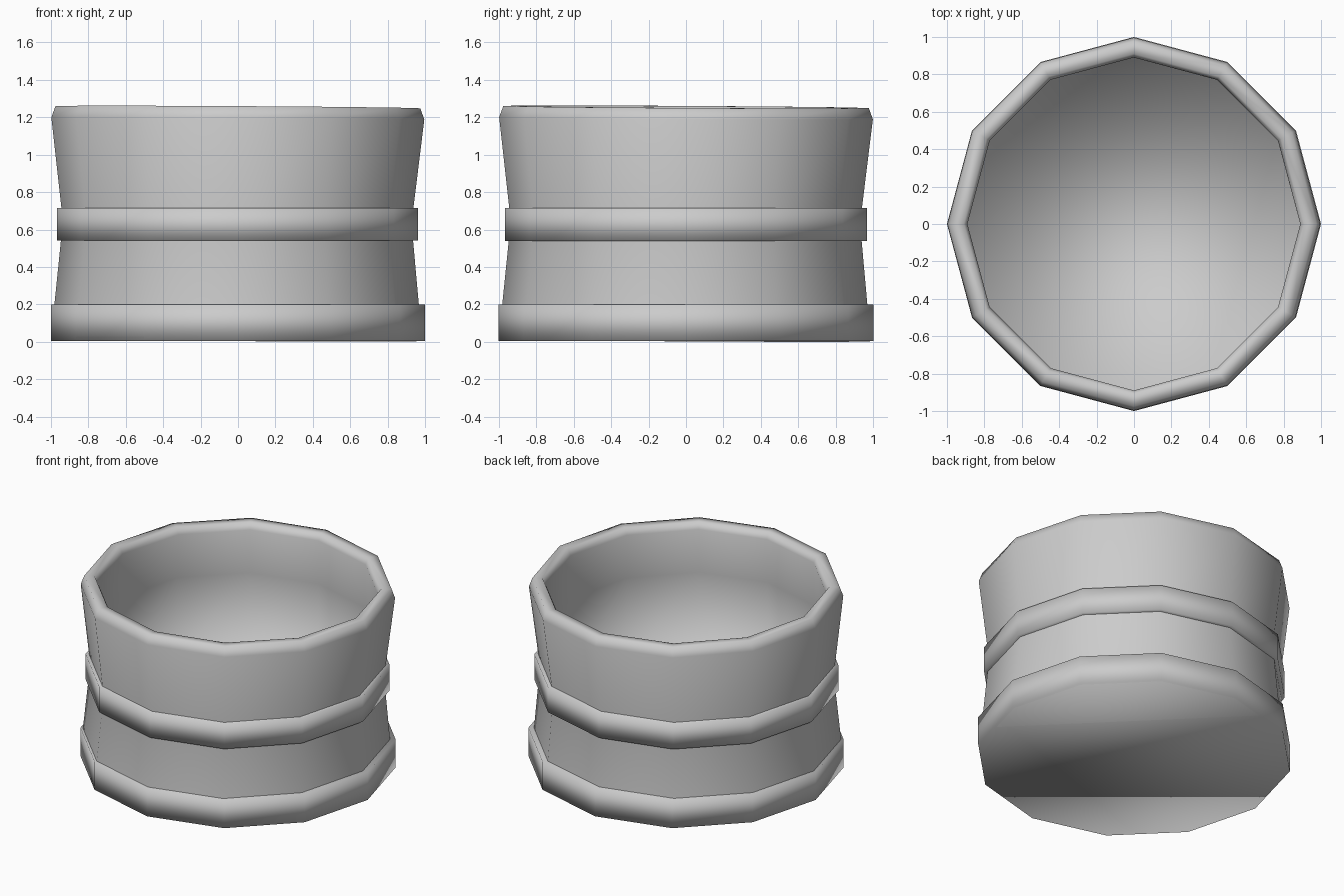
import bpy, bmesh, math

cube = bpy.data.objects.get("Cube")
if cube:
    bpy.data.objects.remove(cube)

SIDES = 12

grey = bpy.data.materials.new("plain grey")
grey.use_nodes = True
colour = (0.6, 0.6, 0.6, 1)
grey.diffuse_color = colour
grey.node_tree.nodes["Principled BSDF"].inputs["Base Color"].default_value = colour


def turned(name, profile, capped=True):
    """Revolve a (radius, z) profile, closing both of its ends if capped."""
    bm = bmesh.new()
    rings = []
    for r, z in profile:
        rings.append([bm.verts.new((r * math.cos(a), r * math.sin(a), z))
                      for a in (i * math.tau / SIDES for i in range(SIDES))])
    for low, high in zip(rings, rings[1:]):
        for i in range(SIDES):
            j = (i + 1) % SIDES
            bm.faces.new((low[i], low[j], high[j], high[i]))
    if capped:
        bm.faces.new(rings[0][::-1])
        bm.faces.new(rings[-1])
    for f in bm.faces:
        f.smooth = True
    mesh = bpy.data.meshes.new(name)
    bm.to_mesh(mesh)
    bm.free()
    mesh.materials.append(grey)
    ob = bpy.data.objects.new(name, mesh)
    bpy.context.collection.objects.link(ob)
    return ob


# Waisted tub with a thick rim and a deep recessed floor, leaning very slightly
tub = turned("tub_body", [(0.99, 0.0), (0.978, 0.15), (0.932, 0.63), (0.997, 1.185),
                          (0.975, 1.245), (0.91, 1.245), (0.89, 1.2),
                          (0.892, 0.9), (0.91, 0.3)])
tub.rotation_euler = (-0.006, 0.006, 0)
tub.location = (-0.008, -0.007, 0.009)

# Hoops around the foot and the waist
turned("foot_hoop", [(1.0, 0.005), (1.0, 0.2)])
waist = turned("waist_hoop", [(0.91, 0.54), (0.965, 0.54), (0.965, 0.715), (0.91, 0.715)],
               capped=False)
waist.location.x = -0.003
